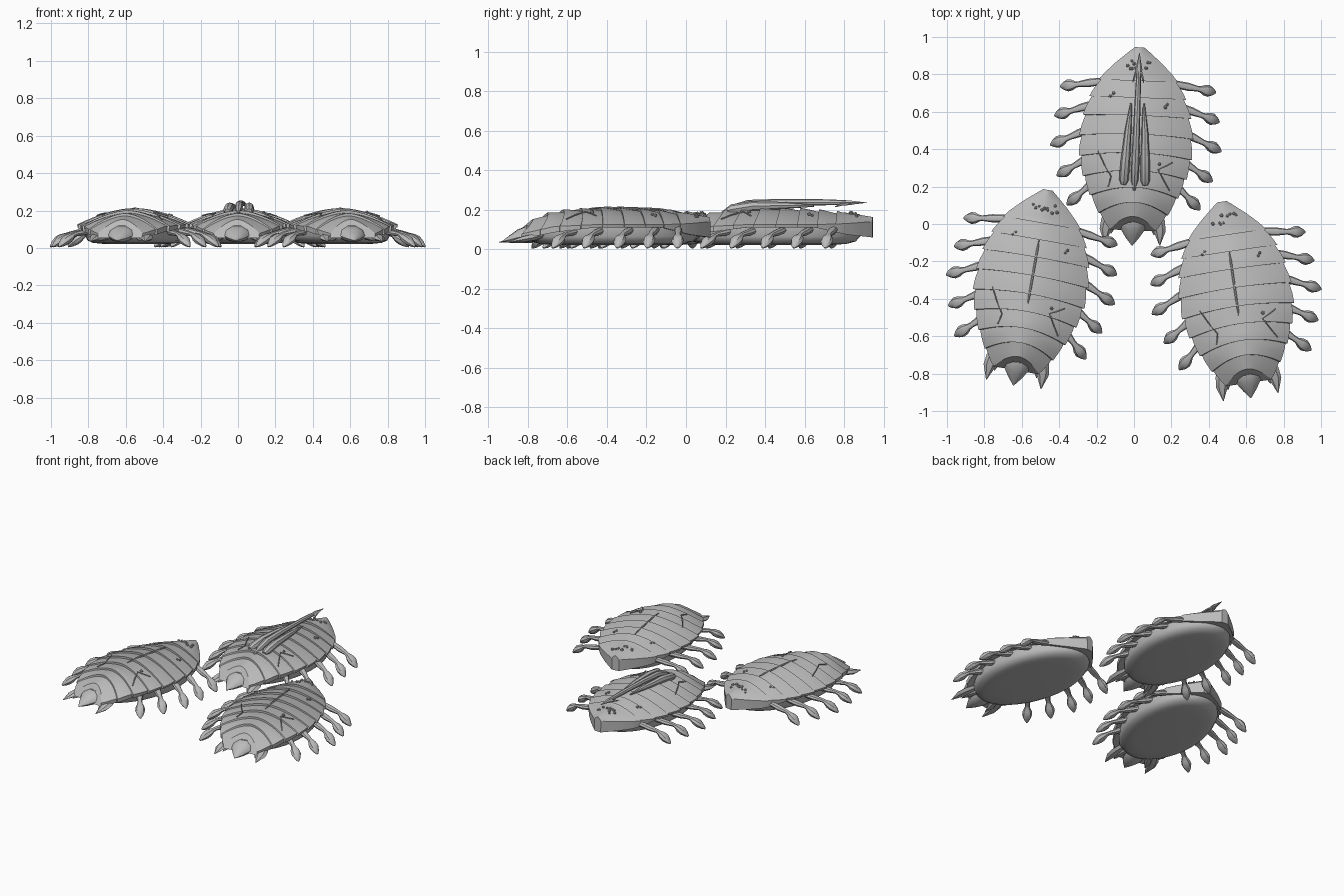
import bpy, bmesh, math, random
from mathutils import Vector, Matrix

if "Cube" in bpy.data.objects:
    bpy.data.objects.remove(bpy.data.objects["Cube"])
random.seed(4)

GREY = (0.5, 0.5, 0.5, 1)
mat = bpy.data.materials.new("shell grey")
mat.use_nodes = True
mat.diffuse_color = GREY
mat.node_tree.nodes["Principled BSDF"].inputs["Base Color"].default_value = GREY

# Body profiles along the length: (y, value)
WIDTH = [(-.46, .11), (-.42, .145), (-.36, .185), (-.3, .22), (-.2, .265), (-.1, .295), (0, .305),
         (.1, .298), (.2, .278), (.3, .24), (.38, .19), (.45, .12), (.51, .05), (.53, .025)]
TOP = [(-.46, .1), (-.38, .145), (-.3, .18), (-.2, .2), (0, .21), (.2, .203), (.4, .185), (.53, .163)]
EDGE = [(-.46, .075), (-.3, .115), (-.1, .125), (.25, .125), (.4, .13), (.53, .14)]
SKIRT = [(-.46, .05), (-.3, .085), (-.1, .11), (.25, .11), (.4, .075), (.53, .06)]


def interp(table, y):
    if y <= table[0][0]:
        return table[0][1]
    for (a, va), (b, vb) in zip(table, table[1:]):
        if y <= b:
            return va + (vb - va) * (y - a) / (b - a)
    return table[-1][1]


def surface(x, y):
    u = min(1, abs(x) / interp(WIDTH, y))
    e = interp(EDGE, y)
    return e + (interp(TOP, y) - e) * (1 - u ** 1.7)


def finish(bm, name, place, angle=35):
    bmesh.ops.recalc_face_normals(bm, faces=bm.faces)
    me = bpy.data.meshes.new(name)
    bm.to_mesh(me)
    bm.free()
    ob = bpy.data.objects.new(name, me)
    bpy.context.scene.collection.objects.link(ob)
    ob.matrix_world = place
    me.materials.append(mat)
    bpy.ops.object.select_all(action='DESELECT')
    ob.select_set(True)
    bpy.context.view_layer.objects.active = ob
    bpy.ops.object.shade_smooth_by_angle(angle=math.radians(angle))


def loft(bm, rows, closed=True):
    """Skin rows of points, capping both ends."""
    vs = [[bm.verts.new(p) for p in r] for r in rows]
    n = len(vs[0])
    for a, b in zip(vs, vs[1:]):
        for i in range(n if closed else n - 1):
            j = (i + 1) % n
            bm.faces.new((a[i], a[j], b[j], b[i]))
    bm.faces.new(vs[0])
    bm.faces.new(vs[-1])


def tube(bm, path, radii, sides=8, flat=1.0):
    """Tapered limb along a path, flattened vertically."""
    pts = [Vector(p) for p in path]
    rows = []
    for i, (p, r) in enumerate(zip(pts, radii)):
        d = (pts[min(i + 1, len(pts) - 1)] - pts[max(i - 1, 0)]).normalized()
        s = d.cross(Vector((0, 0, 1))).normalized()
        t = s.cross(d)
        rows.append([p + (s * math.cos(a) + t * math.sin(a) * flat) * r
                     for a in (k * math.tau / sides for k in range(sides))])
    loft(bm, rows)


def shell(place):
    # Overlapping plates: every plate flares at its rear lip
    cuts = [.53, .35, .26, .165, .065, -.035, -.13, -.22, -.3, -.375]
    rows, n = [], 24
    for i, (front, rear) in enumerate(zip(cuts, cuts[1:])):
        steps = 9 if i == 0 else 4
        for s in range(steps + 1):
            t = s / steps
            yc = front + (rear - front) * t
            sweep = .075 * max(0, (.3 - yc) / .68) ** 1.5
            ys = yc - sweep
            grow = 1 if i == 0 else .965 + .05 * t
            lift = 0 if i == 0 else -.009 + .014 * t
            if i == 0 and s == steps:
                grow, lift = 1.01, .005
            w, e = interp(WIDTH, ys) * grow, interp(EDGE, ys)
            top = interp(TOP, yc) + lift
            row = []
            for k in range(n + 1):
                u = -1 + 2 * k / n
                row.append((u * w, yc - sweep * abs(u) ** 2, e + (top - e) * (1 - abs(u) ** 1.7)))
            z = interp(SKIRT, ys)
            row += [(w * .985, ys, z), (w * .85, ys, z), (-w * .85, ys, z), (-w * .985, ys, z)]
            rows.append(row)
    bm = bmesh.new()
    loft(bm, rows)
    finish(bm, "plated_shell", place, 25)


def belly(place):
    rows = []
    for z, s in ((.022, .6), (.027, .78), (.04, .88), (.065, .93), (.12, .93)):
        rows.append([(.285 * s * math.cos(a), .03 + .47 * s * math.sin(a), z)
                     for a in (k * math.tau / 40 for k in range(40))])
    bm = bmesh.new()
    loft(bm, rows)
    finish(bm, "belly", place, 50)


def legs(place):
    feet = [(.415, .305), (.44, .147), (.456, -.01), (.415, -.172), (.355, -.325)]
    hips = [(.2, .34), (.23, .22), (.24, .09), (.22, -.05), (.18, -.16)]
    profile = [(0, .1, .02), (.3, .085, .022), (.55, .075, .015), (.62, .068, .017),
               (.72, .054, .029), (.82, .04, .032), (.93, .02, .02), (1, .007, .006)]
    bm = bmesh.new()
    for side in (-1, 1):
        for (fx, fy), (hx, hy) in zip(feet, hips):
            path = [(side * (hx + (fx - hx) * t), hy + (fy - hy) * t, z) for t, z, r in profile]
            tube(bm, path, [r for t, z, r in profile], 8, .8)
    finish(bm, "legs", place, 40)


def tail(place):
    bm = bmesh.new()
    tube(bm, [(0, -.33, .09), (0, -.39, .08), (0, -.44, .065), (0, -.49, .05), (0, -.53, .04)],
         [.065, .077, .068, .035, .003], 10, .55)
    for s in (-1, 1):
        tube(bm, [(s * .11, -.33, .075), (s * .135, -.4, .06), (s * .145, -.45, .05), (s * .148, -.525, .036)],
             [.025, .036, .032, .002], 6, .5)
        tube(bm, [(s * .08, -.34, .06), (s * .105, -.41, .05), (s * .115, -.47, .04)], [.02, .025, .002], 6, .5)
    finish(bm, "tail_spikes", place, 40)


def details(place, ridge):
    # Head pebbles, scattered bumps and thin bent scars
    bm = bmesh.new()
    spots = [(random.uniform(-.07, .07), random.uniform(.41, .46)) for _ in range(11)]
    spots += [(-.13, .28), (-.145, .265), (.16, .23), (.15, .215), (.13, -.09)]
    for x, y in spots:
        m = Matrix.Translation((x, y, surface(x, y) + .004))
        bmesh.ops.create_icosphere(bm, subdivisions=1, radius=random.uniform(.007, .011), matrix=m)
    for line in ([(-.2, -.03), (-.165, -.1), (-.125, -.165), (-.14, -.22)],
                 [(.2, -.08), (.165, -.1), (.125, -.12), (.16, -.18), (.19, -.23)]):
        tube(bm, [(x, y, surface(x, y) + .006) for x, y in line], [.004] * len(line), 5)
    if ridge:
        ys = [.26 - .05 * i for i in range(8)]
        tube(bm, [(0, y, surface(0, y) + .001) for y in ys], [.002] + [.006] * 6 + [.002], 6)
    finish(bm, "surface_details", place)


def back_spines(place):
    bm = bmesh.new()
    tube(bm, [(0, -.235, .185), (0, -.18, .205), (0, -.1, .228), (0, .05, .236), (0, .3, .238), (0, .4, .236)],
         [.006, .02, .022, .019, .015, .012], 8)
    tube(bm, [(0, .37, .236), (0, .41, .236), (0, .5, .236)], [.008, .019, .001], 6, .7)
    for s in (-1, 1):
        tube(bm, [(s * .058, -.205, .195), (s * .057, -.18, .202), (s * .053, -.08, .218),
                  (s * .045, .08, .222), (s * .034, .23, .22)], [.015, .026, .025, .018, .005], 8)
        tube(bm, [(s * .006, .42, .232), (s * .022, .37, .226), (s * .03, .34, .215)], [.008, .006, .002], 5)
    finish(bm, "back_spines", place, 40)


# Three crawlers, the rear one carrying spines
for x, y, turn, spined in ((.01, .415, -2.2, True), (-.5525, -.34, -10, False), (.5475, -.405, 8.4, False)):
    place = Matrix.Translation((x, y, 0)) @ Matrix.Rotation(math.radians(turn), 4, 'Z')
    shell(place)
    belly(place)
    legs(place)
    tail(place)
    details(place, not spined)
    if spined:
        back_spines(place)
